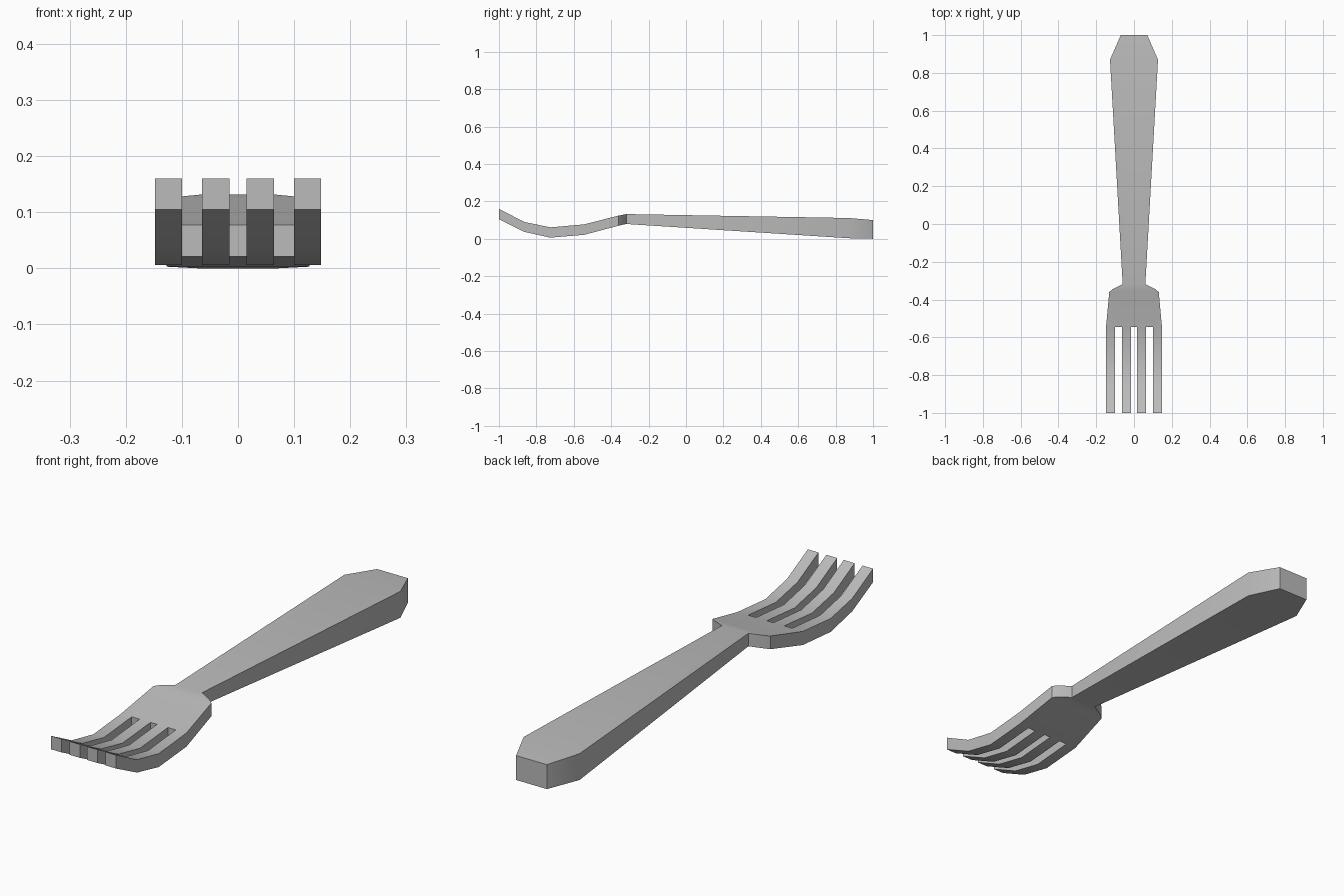
import bpy, bmesh, math

cube = bpy.data.objects.get("Cube")
if cube:
    bpy.data.objects.remove(cube, do_unlink=True)

# Brushed grey metal
metal = bpy.data.materials.new("grey_metal")
metal.use_nodes = True
grey = (0.5, 0.5, 0.5, 1)
metal.diffuse_color = grey
metal.node_tree.nodes["Principled BSDF"].inputs["Base Color"].default_value = grey

# Edges of the four tines across the full width
EDGES = [-0.148, -0.1, -0.064, -0.015, 0.015, 0.064, 0.1, 0.148]

# Stations from tine tips to handle end: y, half width, top z, bottom z
STATIONS = [
    (-1.0, 0.148, 0.16, 0.105),
    (-0.865, 0.148, 0.09, 0.037),
    (-0.725, 0.148, 0.061, 0.006),
    (-0.545, 0.148, 0.077, 0.021),
    (-0.36, 0.131, 0.124, 0.07),
    (-0.345, 0.113, 0.127, 0.074),
    (-0.318, 0.06, 0.132, 0.079),
    (0.87, 0.127, 0.111, 0.003),
    (1.0, 0.07, 0.1, 0.0),
]
ROOT = 3  # station where the slots between the tines end


def build_fork():
    bm = bmesh.new()
    top, bottom = [], []
    for y, half, zt, zb in STATIONS:
        xs = [e * half / EDGES[-1] for e in EDGES]
        top.append([bm.verts.new((x, y, zt)) for x in xs])
        bottom.append([bm.verts.new((x, y, zb)) for x in xs])

    def solid(r, c):
        inside = 0 <= r < len(STATIONS) - 1 and 0 <= c < len(EDGES) - 1
        return inside and (r >= ROOT or c % 2 == 0)

    # Upper and lower skins, with a wall wherever the neighbour is empty
    for r in range(len(STATIONS) - 1):
        for c in range(len(EDGES) - 1):
            if not solid(r, c):
                continue
            ring = [(r, c), (r, c + 1), (r + 1, c + 1), (r + 1, c)]
            bm.faces.new([top[i][j] for i, j in ring])
            bm.faces.new([bottom[i][j] for i, j in reversed(ring)])
            neighbours = [(r - 1, c), (r, c + 1), (r + 1, c), (r, c - 1)]
            for k, cell in enumerate(neighbours):
                if not solid(*cell):
                    (i, j), (m, n) = ring[k], ring[(k + 1) % 4]
                    bm.faces.new([bottom[i][j], bottom[m][n], top[m][n], top[i][j]])

    loose = [v for v in bm.verts if not v.link_faces]
    bmesh.ops.delete(bm, geom=loose, context='VERTS')
    bmesh.ops.recalc_face_normals(bm, faces=bm.faces[:])
    mesh = bpy.data.meshes.new("fork")
    bm.to_mesh(mesh)
    bm.free()
    mesh.materials.append(metal)
    obj = bpy.data.objects.new("fork", mesh)
    bpy.context.collection.objects.link(obj)
    return obj


fork = build_fork()
bpy.ops.object.select_all(action='DESELECT')
fork.select_set(True)
bpy.context.view_layer.objects.active = fork
bpy.ops.object.shade_smooth_by_angle(angle=math.radians(30))
